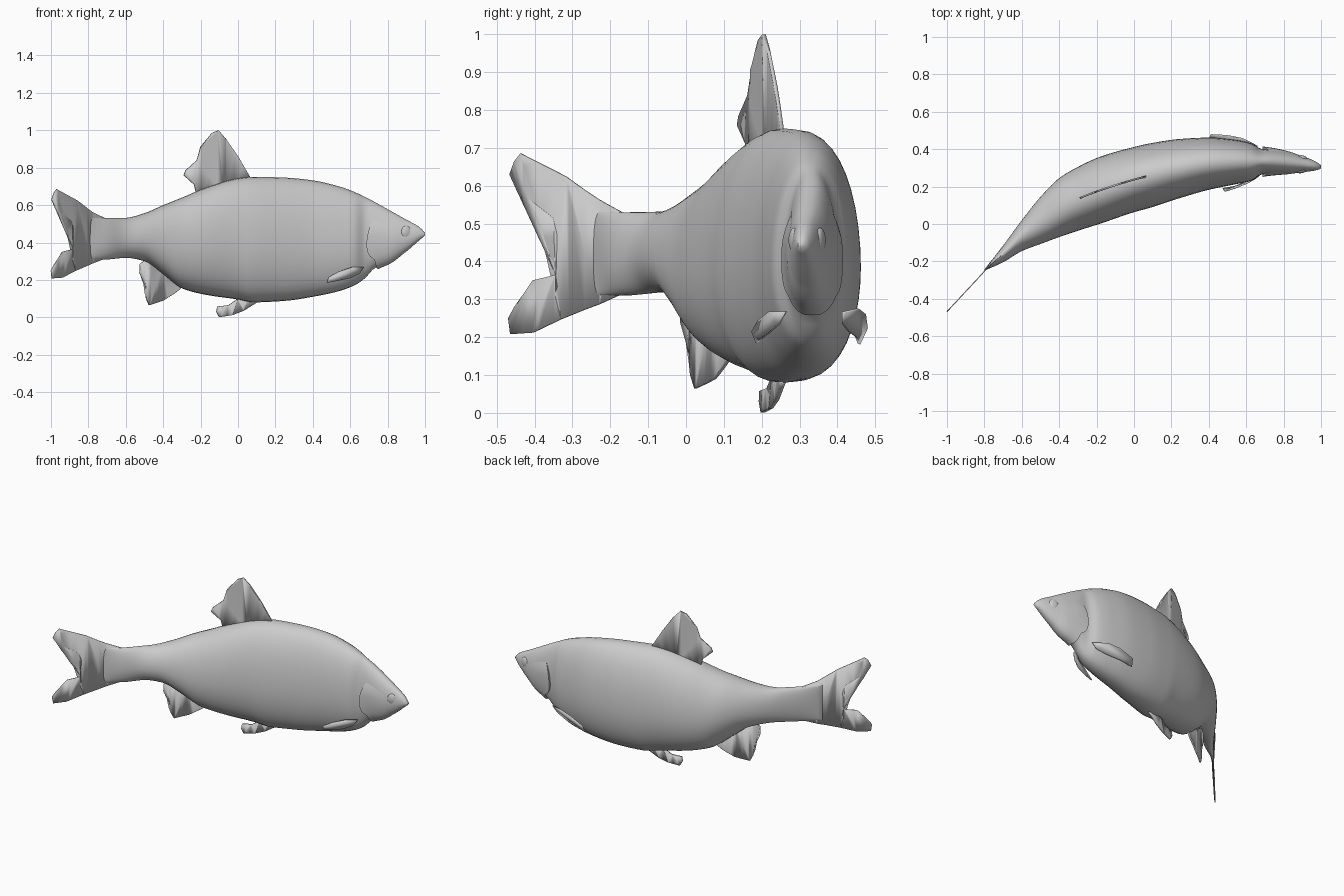
import bpy, bmesh
from math import sin, cos, pi, radians
from mathutils import Vector

if "Cube" in bpy.data.objects:
    bpy.data.objects.remove(bpy.data.objects["Cube"])

# Body stations: x, top z, bottom z, near side y, far side y
ST = [(-.80, .535, .310, -.249, -.243), (-.70, .530, .310, -.205, -.115),
      (-.60, .532, .318, -.145, .020), (-.50, .557, .300, -.107, .145),
      (-.40, .600, .230, -.070, .245), (-.30, .640, .155, -.036, .305),
      (-.18, .690, .122, .002, .360), (.00, .743, .095, .063, .412),
      (.08, .751, .080, .085, .430), (.25, .747, .088, .140, .455),
      (.40, .732, .110, .183, .462), (.54, .700, .140, .212, .450),
      (.63, .667, .175, .232, .430), (.68, .643, .210, .264, .402),
      (.73, .617, .262, .267, .400), (.82, .567, .295, .268, .388),
      (.90, .522, .352, .277, .363), (.97, .483, .412, .286, .335),
      (1.0, .452, .438, .296, .314)]


def section(x):
    """Smooth monotone interpolation of the body stations."""
    x = max(ST[0][0], min(ST[-1][0], x))
    i = next(k for k in range(len(ST) - 1) if x <= ST[k + 1][0])
    h = ST[i + 1][0] - ST[i][0]
    t = (x - ST[i][0]) / h

    def slope(k, c):
        if k == 0 or k == len(ST) - 1:
            k = min(k, len(ST) - 2)
            return (ST[k + 1][c] - ST[k][c]) / (ST[k + 1][0] - ST[k][0])
        a = (ST[k][c] - ST[k - 1][c]) / (ST[k][0] - ST[k - 1][0])
        b = (ST[k + 1][c] - ST[k][c]) / (ST[k + 1][0] - ST[k][0])
        return 0 if a * b <= 0 else 2 * a * b / (a + b)

    return [(2*t**3 - 3*t*t + 1) * ST[i][c] + (3*t*t - 2*t**3) * ST[i + 1][c]
            + h * ((t**3 - 2*t*t + t) * slope(i, c) + (t**3 - t*t) * slope(i + 1, c))
            for c in range(1, 5)]


def spine(x):
    s = section(x)
    return (s[2] + s[3]) / 2


def skin(x, a, grow=0):
    """Point on the body at station x and angle a, optionally pushed outward."""
    top, bot, y0, y1 = section(x)
    mid = bot + .44 * (top - bot)
    c, s = cos(a), sin(a)
    w = abs(c) ** (.95 if s > 0 else .85) * (1 if c > 0 else -1)
    z = mid + s * ((top - mid + grow) if s > 0 else (mid - bot + grow))
    return Vector((x, (y0 + y1) / 2 + w * ((y1 - y0) / 2 + grow), z))


def finish(name, bm, angle=40):
    bmesh.ops.recalc_face_normals(bm, faces=bm.faces)
    me = bpy.data.meshes.new(name)
    bm.to_mesh(me)
    bm.free()
    ob = bpy.data.objects.new(name, me)
    bpy.context.collection.objects.link(ob)
    bpy.ops.object.select_all(action='DESELECT')
    ob.select_set(True)
    bpy.context.view_layer.objects.active = ob
    bpy.ops.object.shade_smooth_by_angle(angle=radians(angle))
    return ob


def grid(bm, rows, closed):
    vs = [[bm.verts.new(p) for p in r] for r in rows]
    n = len(vs[0])
    for r, q in zip(vs, vs[1:]):
        for j in range(n if closed else n - 1):
            k = (j + 1) % n
            bm.faces.new((r[j], r[k], q[k], q[j]))
    return vs


# Body and head in one loft
bm = bmesh.new()
N = 96
rows = [[skin(-.80 + 1.8 * i / N, 2 * pi * j / 40) for j in range(40)] for i in range(N + 1)]
vs = grid(bm, rows, True)
bm.faces.new(vs[0])
bm.faces.new(vs[-1])
finish("body", bm, 60)

# Gill covers: raised rim wrapping round the lower head
bm = bmesh.new()
rows = []
for i in range(-1, 13):
    row = []
    for j in range(41):
        t = j / 40
        a = radians(-212 + 244 * t)
        side = 1 - abs(2 * t - 1)
        edge = .725 - .038 * sin(pi * min(1, side * 1.7)) + .05 * max(0, side - .5)
        f = max(i, 0) / 12
        g = .014 * (1 - f) ** 1.5 * min(1, side * 6) - .001
        row.append(skin(edge + (.90 - edge) * f, a, -.02 if i < 0 else g))
    rows.append(row)
grid(bm, rows, False)
finish("gill_cover", bm)

# Eyes
for name, y, turn in (("eye_far", .354, -.3), ("eye_near", .286, .3)):
    bpy.ops.mesh.primitive_uv_sphere_add(segments=24, ring_count=12, radius=1,
                                         location=(.90, y, .456), rotation=(0, 0, turn))
    ob = bpy.context.object
    ob.name = name
    ob.scale = (.029, .013, .033)
    bpy.ops.object.shade_smooth()


def thicken(ob, t):
    m = ob.modifiers.new("thickness", 'SOLIDIFY')
    m.thickness, m.offset = t, 0


def fin(name, outline, y_of, t=.010):
    """Thin fin from an x-z outline, sliced and bent along the spine."""
    bm = bmesh.new()
    bm.faces.new([bm.verts.new((x, 0, z)) for x, z in outline])
    bmesh.ops.triangulate(bm, faces=bm.faces[:])
    lo, hi = min(p[0] for p in outline), max(p[0] for p in outline)
    for k in range(1, 8):
        bmesh.ops.bisect_plane(bm, geom=bm.verts[:] + bm.edges[:] + bm.faces[:],
                               plane_co=(lo + (hi - lo) * k / 8, 0, 0), plane_no=(1, 0, 0))
    for v in bm.verts:
        v.co.y = y_of(v.co.x)
    thicken(finish(name, bm), t)


# Fins on the centre line
fin("dorsal_fin", [(.07, .74), (0, .86), (-.065, .955), (-.105, 1), (-.14, .985), (-.20, .91),
                   (-.22, .84), (-.28, .785), (-.29, .76), (-.235, .71), (-.22, .65), (-.08, .66)], spine)
fin("tail_fin", [(-.70, .525), (-.78, .563), (-.86, .625), (-.97, .685), (-.985, .665), (-.997, .63),
                 (-.98, .59), (-.89, .515), (-.88, .47), (-.883, .365), (-.94, .35), (-.945, .30),
                 (-.985, .28), (-1, .25), (-.995, .208), (-.94, .212), (-.87, .248), (-.78, .287),
                 (-.70, .318)],
    lambda x: spine(x) if x > -.78 else -.232 + (x + .78) * 1.075, .005)
fin("anal_fin", [(-.29, .17), (-.33, .135), (-.40, .09), (-.475, .065), (-.49, .10), (-.495, .16),
                 (-.525, .24), (-.523, .285), (-.48, .32), (-.40, .28)], lambda x: spine(x) - .012)
fin("pelvic_fin", [(.11, .085), (.03, .035), (-.03, .012), (-.10, .001), (-.115, .03), (-.11, .058),
                   (-.05, .065), (0, .10), (.06, .11)], lambda x: spine(x) - .005, .012)

# Pectoral fins lying along each flank
for name, pts in (
        ("pectoral_fin_near", [(.67, .262, .268), (.61, .222, .268), (.54, .193, .245), (.485, .176, .215),
                               (.475, .188, .185), (.54, .200, .197), (.60, .218, .210), (.65, .245, .235)]),
        ("pectoral_fin_far", [(.66, .415, .265), (.58, .456, .275), (.50, .472, .262), (.41, .477, .225),
                              (.40, .457, .182), (.48, .450, .200), (.57, .430, .215), (.63, .415, .235)])):
    bm = bmesh.new()
    bm.faces.new([bm.verts.new(p) for p in pts])
    thicken(finish(name, bm), .008)
